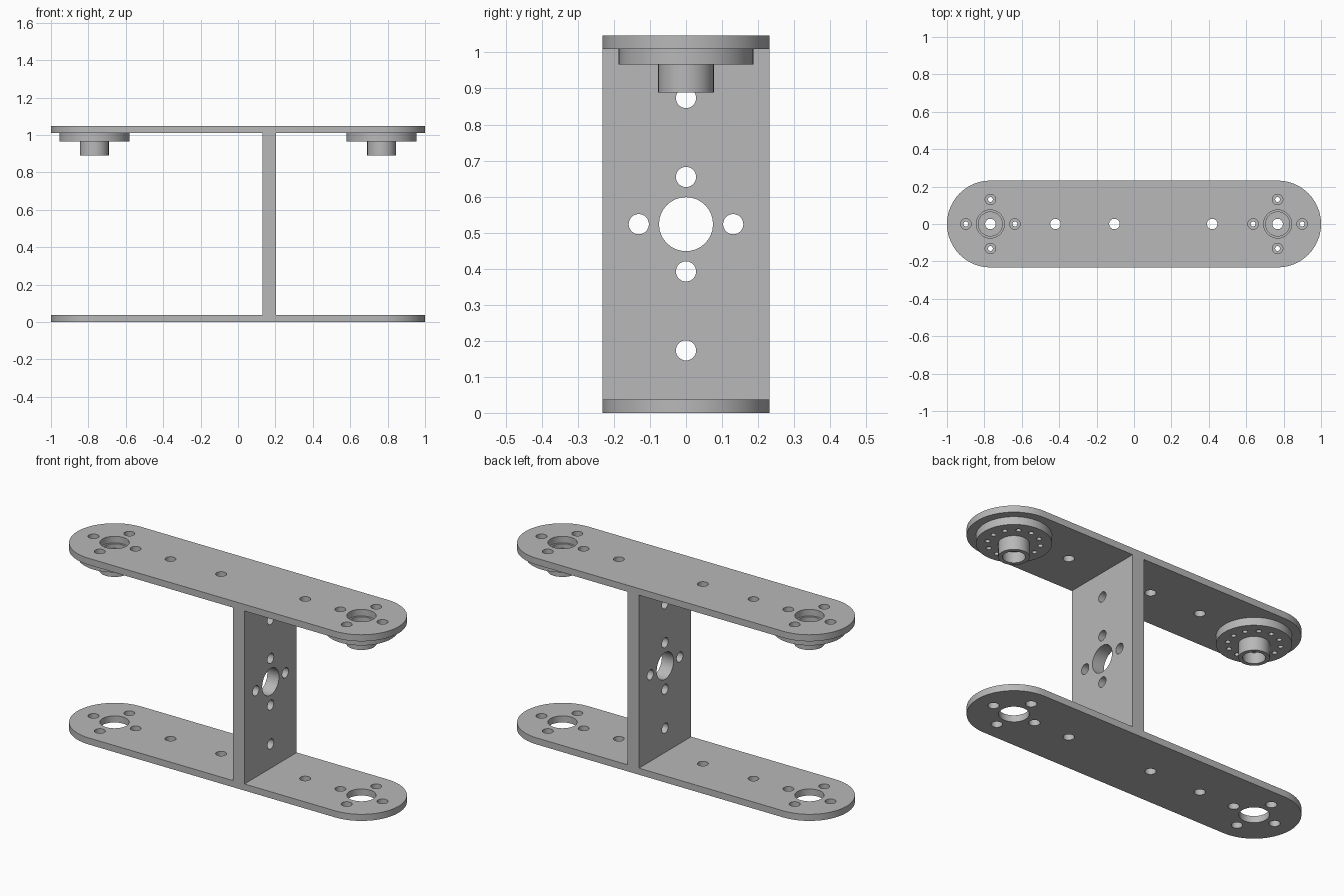
import bpy, bmesh
from math import cos, sin, pi, radians
from mathutils import Vector, Matrix

cube = bpy.data.objects.get("Cube")
if cube:
    bpy.data.objects.remove(cube, do_unlink=True)

# Main dimensions
HALF_W, THICK, HEIGHT = 0.232, 0.037, 1.047
END_X = 1 - HALF_W
BIG_R, SMALL_R, BOLT_R = 0.075, 0.028, 0.131
WEB_X0, WEB_X1 = 0.13, 0.203

grey = bpy.data.materials.new("grey_metal")
grey.use_nodes = True
colour = (0.48, 0.48, 0.48, 1)
grey.diffuse_color = colour
grey.node_tree.nodes["Principled BSDF"].inputs["Base Color"].default_value = colour


def make_object(name, bm):
    bmesh.ops.recalc_face_normals(bm, faces=bm.faces)
    mesh = bpy.data.meshes.new(name)
    bm.to_mesh(mesh)
    bm.free()
    mesh.materials.append(grey)
    obj = bpy.data.objects.new(name, mesh)
    bpy.context.collection.objects.link(obj)
    return obj


def drill(obj, holes, length, turn=Matrix()):
    """Cut round holes, given as (centre, radius), along the turned z axis."""
    bm = bmesh.new()
    for centre, radius in holes:
        bmesh.ops.create_cone(bm, cap_ends=True, segments=32, radius1=radius,
                              radius2=radius, depth=length,
                              matrix=Matrix.Translation(centre) @ turn)
    cutter = make_object(obj.name + "_cutter", bm)
    cutter.hide_render = True
    mod = obj.modifiers.new("holes", "BOOLEAN")
    mod.operation, mod.solver, mod.object = "DIFFERENCE", "EXACT", cutter
    graph = bpy.context.evaluated_depsgraph_get()
    mesh = bpy.data.meshes.new_from_object(obj.evaluated_get(graph))
    obj.modifiers.clear()
    obj.data = mesh
    bpy.data.objects.remove(cutter, do_unlink=True)


def smooth(obj):
    bpy.ops.object.select_all(action="DESELECT")
    obj.select_set(True)
    bpy.context.view_layer.objects.active = obj
    bpy.ops.object.shade_smooth_by_angle(angle=radians(30))


def ring(centre, u, v, radius, count):
    return [centre + radius * (u * cos(2 * pi * i / count) + v * sin(2 * pi * i / count))
            for i in range(count)]


X, Y, Z = Vector((1, 0, 0)), Vector((0, 1, 0)), Vector((0, 0, 1))


def mount_pattern(centre, u, v):
    """One large hole with four bolt holes round it."""
    return [(centre, BIG_R)] + [(p, SMALL_R) for p in ring(centre, u, v, BOLT_R, 4)]


# Round-ended plates
def plate(name, z):
    bm = bmesh.new()
    steps = 32
    outline = []
    for side, start in ((1, -pi / 2), (-1, pi / 2)):
        for i in range(steps + 1):
            a = start + pi * i / steps
            outline.append(bm.verts.new((side * END_X + HALF_W * cos(a), HALF_W * sin(a), z)))
    face = bm.faces.new(outline)
    top = bmesh.ops.extrude_face_region(bm, geom=[face])["geom"]
    bmesh.ops.translate(bm, vec=Z * THICK, verts=[g for g in top if isinstance(g, bmesh.types.BMVert)])
    obj = make_object(name, bm)
    mid = Z * (z + THICK / 2)
    holes = [(X * x + mid, SMALL_R) for x in (-0.42, -0.105, 0.418)]
    for side in (-1, 1):
        holes += mount_pattern(X * side * END_X + mid, X, Y)
    drill(obj, holes, THICK * 3)
    smooth(obj)


plate("bottom_plate", 0)
plate("top_plate", HEIGHT - THICK)

# Upright web between the plates
bm = bmesh.new()
bmesh.ops.create_cube(bm, size=1)
bmesh.ops.scale(bm, vec=(WEB_X1 - WEB_X0, 2 * HALF_W, HEIGHT - 2 * THICK), verts=bm.verts)
web_mid = Vector(((WEB_X0 + WEB_X1) / 2, 0, HEIGHT / 2))
bmesh.ops.translate(bm, vec=web_mid, verts=bm.verts)
web = make_object("upright_web", bm)
web_holes = mount_pattern(web_mid, Y, Z)
web_holes += [(web_mid + Z * dz, SMALL_R) for dz in (-0.35, 0.35)]
drill(web, web_holes, 0.3, Matrix.Rotation(pi / 2, 4, "Y"))
smooth(web)

# Turned servo discs under the top plate: (radius, z) section
SECTION = [(0.028, 0.985), (0.064, 0.985), (0.064, 1.01), (0.187, 1.01), (0.187, 0.966),
           (0.077, 0.966), (0.077, 0.889), (0.056, 0.889), (0.056, 0.95), (0.028, 0.95)]


def servo_disc(name, x):
    bm = bmesh.new()
    verts = [bm.verts.new((r, 0, z)) for r, z in SECTION]
    edges = [bm.edges.new((verts[i - 1], verts[i])) for i in range(len(verts))]
    bmesh.ops.spin(bm, geom=verts + edges, cent=(0, 0, 0), axis=Z, angle=2 * pi,
                   steps=64, use_merge=True)
    bmesh.ops.remove_doubles(bm, verts=bm.verts, dist=0.0001)
    bmesh.ops.translate(bm, vec=X * x, verts=bm.verts)
    obj = make_object(name, bm)
    centre = X * x + Z * 0.988
    drill(obj, [(p, 0.013) for p in ring(centre, X, Y, BOLT_R, 12)], 0.1)
    smooth(obj)


servo_disc("left_servo_disc", END_X)
servo_disc("right_servo_disc", -END_X)
